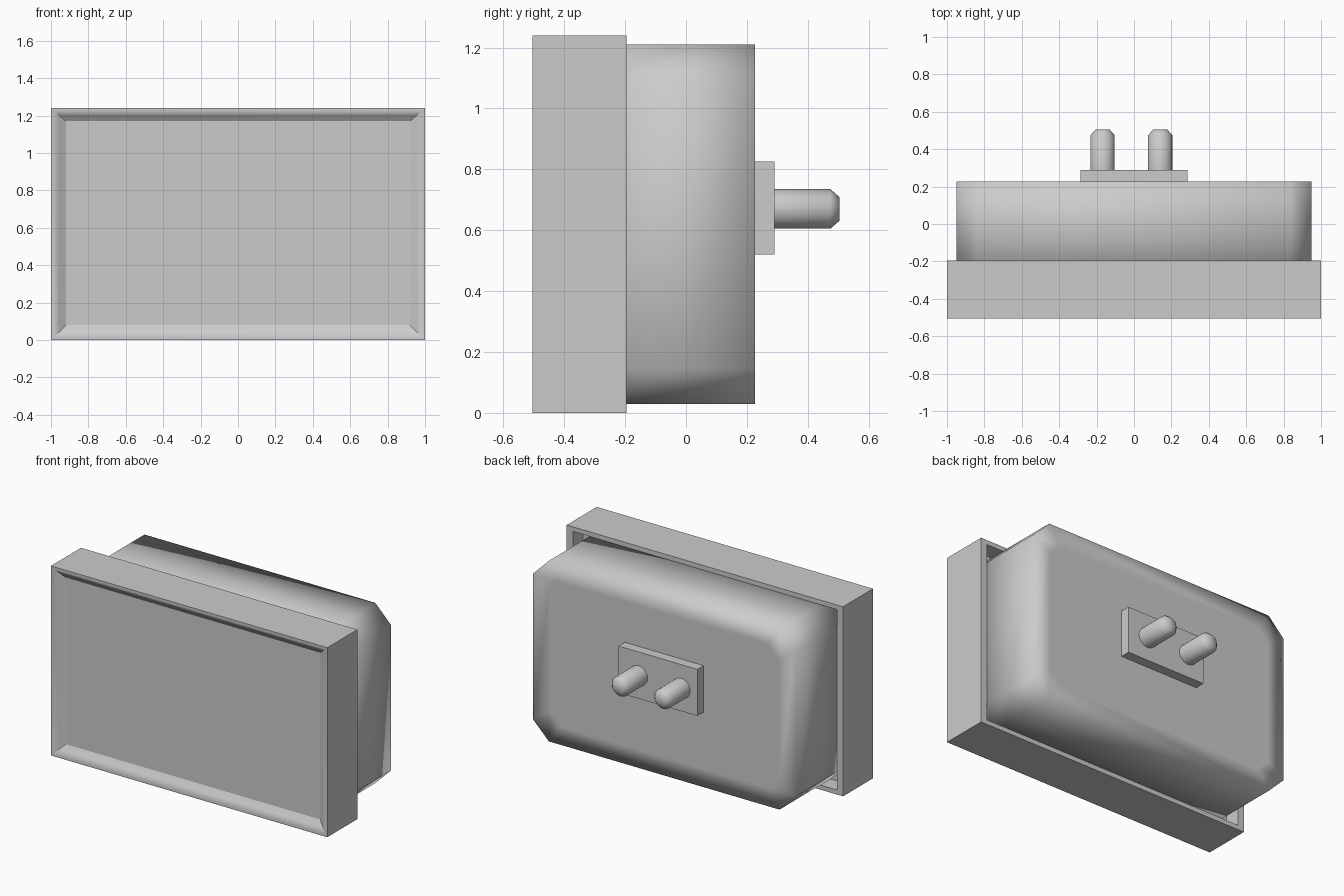
import bpy, bmesh, math

if "Cube" in bpy.data.objects:
    bpy.data.objects.remove(bpy.data.objects["Cube"])

ZC = 0.62  # height of the screen centre


def loft(name, rings, cap_start=True, cap_end=True):
    """Skin a list of closed rings (same point count) into one mesh."""
    bm = bmesh.new()
    loops = [[bm.verts.new(p) for p in ring] for ring in rings]
    for a, b in zip(loops, loops[1:]):
        n = len(a)
        for i in range(n):
            j = (i + 1) % n
            bm.faces.new((a[i], a[j], b[j], b[i]))
    if cap_start:
        bm.faces.new(loops[0][::-1])
    if cap_end:
        bm.faces.new(loops[-1])
    bmesh.ops.recalc_face_normals(bm, faces=bm.faces[:])
    mesh = bpy.data.meshes.new(name)
    bm.to_mesh(mesh)
    bm.free()
    obj = bpy.data.objects.new(name, mesh)
    bpy.context.collection.objects.link(obj)
    return obj


def rect(hx, z0, z1, y):
    return [(-hx, y, z0), (hx, y, z0), (hx, y, z1), (-hx, y, z1)]


def octagon(hx, hz, c, y):
    pts = [(hx - c, -hz), (hx, -hz + c), (hx, hz - c), (hx - c, hz),
           (c - hx, hz), (-hx, hz - c), (-hx, c - hz), (c - hx, -hz)]
    return [(x, y, z + ZC) for x, z in pts]


def circle(cx, cz, r, y, n=24):
    return [(cx + r * math.cos(2 * math.pi * i / n), y,
             cz + r * math.sin(2 * math.pi * i / n)) for i in range(n)]


def smooth(obj, angle=None):
    bpy.ops.object.select_all(action='DESELECT')
    obj.select_set(True)
    bpy.context.view_layer.objects.active = obj
    if angle is None:
        bpy.ops.object.shade_smooth()
    else:
        bpy.ops.object.shade_smooth_by_angle(angle=math.radians(angle))


# Screen frame: rear recess, outer wall, thin front lip, sloped inner bezel
frame = loft("screen_frame", [
    rect(0.955, 0.03, 1.21, -0.30),
    rect(0.955, 0.03, 1.21, -0.195),
    rect(1.0, 0.0, 1.24, -0.195),
    rect(1.0, 0.0, 1.24, -0.505),
    rect(0.985, 0.015, 1.225, -0.505),
    rect(0.955, 0.045, 1.20, -0.485),
    rect(0.92, 0.08, 1.17, -0.465),
], cap_end=False)
smooth(frame, 40)

# Flat display panel closing the bezel
loft("display_panel", [rect(0.922, 0.078, 1.172, -0.44),
                       rect(0.922, 0.078, 1.172, -0.465)])

# Rear housing with cut corners, softly shaded round the back edge
housing = loft("rear_housing", [
    octagon(0.95, 0.59, 0.115, -0.30),
    octagon(0.95, 0.59, 0.115, 0.0),
    octagon(0.95, 0.59, 0.115, 0.226),
    octagon(0.83, 0.47, 0.08, 0.226),
])
smooth(housing)

# Connector plate
loft("connector_plate", [rect(0.285, 0.52, 0.825, 0.21),
                         rect(0.285, 0.52, 0.825, 0.29)])

# Two connector pins with chamfered tips
for side, cx in (("left", -0.168), ("right", 0.14)):
    pin = loft("connector_pin_" + side, [
        circle(cx, 0.67, 0.065, 0.28),
        circle(cx, 0.67, 0.065, 0.474),
        circle(cx, 0.67, 0.038, 0.505),
    ])
    smooth(pin, 50)
